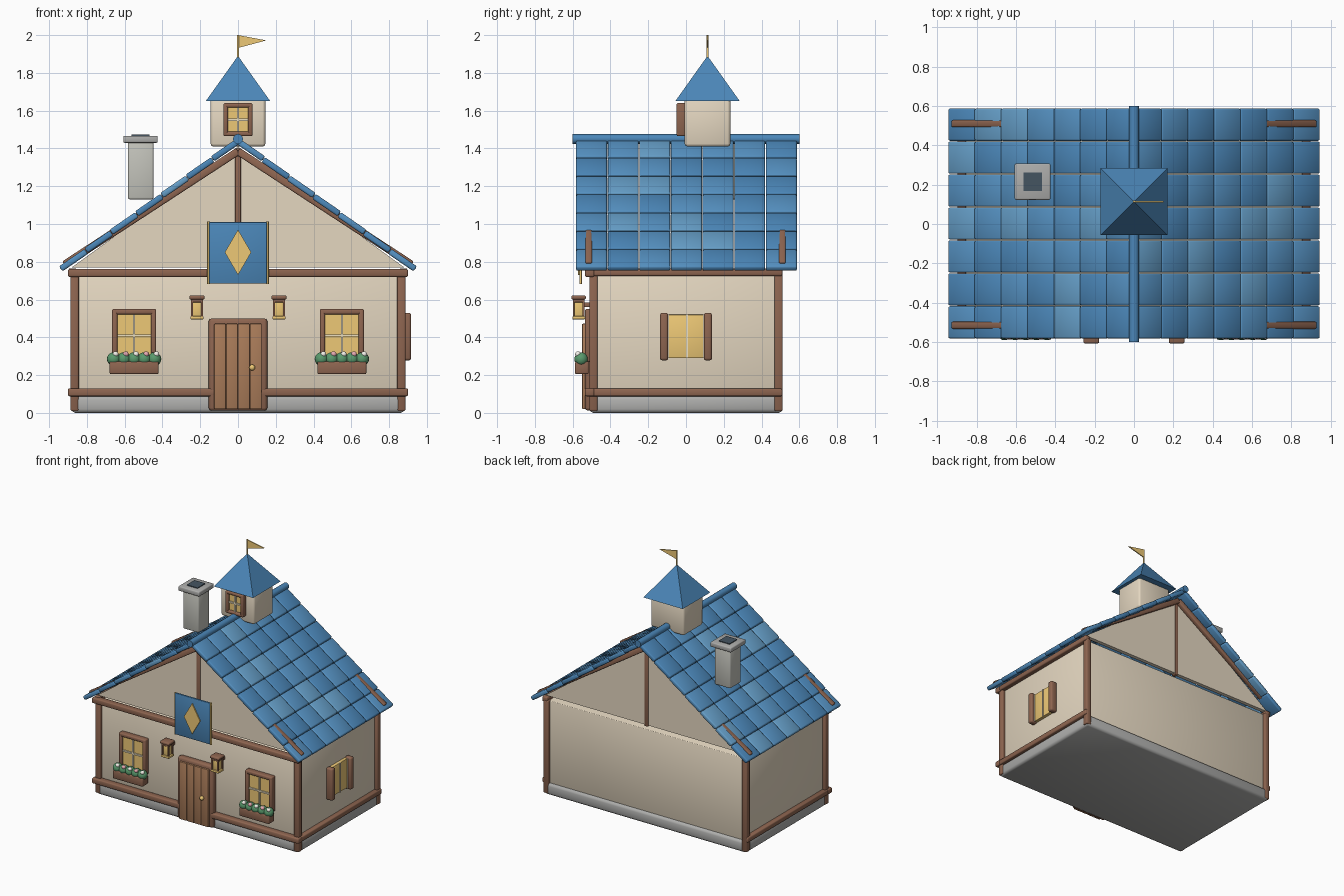
import bpy, bmesh, math, random
from mathutils import Matrix

if "Cube" in bpy.data.objects:
    bpy.data.objects.remove(bpy.data.objects["Cube"])

random.seed(4)
M = {}
for n, c in dict(plaster=(.78, .68, .53), timber=(.27, .13, .08), door=(.4, .2, .1),
                 blue=(.07, .24, .48), light=(.13, .34, .57), mid=(.09, .28, .53),
                 gold=(.85, .58, .18), cream=(.85, .75, .55), green=(.1, .32, .15),
                 pink=(.8, .4, .45), white=(.9, .88, .82), stone=(.42, .42, .41),
                 chimney=(.55, .55, .5), dark=(.06, .09, .12)).items():
    M[n] = bpy.data.materials.new(n)
    M[n].diffuse_color = (*c, 1)


def finish(name, bm, mat):
    bmesh.ops.recalc_face_normals(bm, faces=bm.faces)
    me = bpy.data.meshes.new(name)
    bm.to_mesh(me)
    bm.free()
    me.materials.append(M[mat])
    o = bpy.data.objects.new(name, me)
    bpy.context.collection.objects.link(o)
    return o


def box(name, x0, x1, y0, y1, z0, z1, mat, bev=.008, rot=0):
    bm = bmesh.new()
    bmesh.ops.create_cube(bm, size=1)
    bmesh.ops.scale(bm, vec=(x1 - x0, y1 - y0, z1 - z0), verts=bm.verts)
    if bev:
        bmesh.ops.bevel(bm, geom=bm.edges[:], offset=bev, segments=2, profile=.5, affect='EDGES')
    o = finish(name, bm, mat)
    o.location = ((x0 + x1) / 2, (y0 + y1) / 2, (z0 + z1) / 2)
    o.rotation_euler.y = rot
    return o


def plate(name, pts, y0, y1, mat):
    """Outline in x/z extruded along y."""
    bm = bmesh.new()
    f = bm.faces.new([bm.verts.new((x, y0, z)) for x, z in pts])
    r = bmesh.ops.extrude_face_region(bm, geom=[f])
    bmesh.ops.translate(bm, vec=(0, y1 - y0, 0),
                        verts=[v for v in r['geom'] if isinstance(v, bmesh.types.BMVert)])
    return finish(name, bm, mat)


def cone(name, loc, r1, r2, h, mat, n=16, axis=None, turn=0):
    bm = bmesh.new()
    m = Matrix.Rotation(math.pi / 2, 4, axis) if axis else Matrix.Rotation(turn, 4, 'Z')
    bmesh.ops.create_cone(bm, cap_ends=True, segments=n, radius1=r1, radius2=r2, depth=h, matrix=m)
    bmesh.ops.remove_doubles(bm, verts=bm.verts, dist=1e-5)
    o = finish(name, bm, mat)
    o.location = loc
    return o


def ball(name, loc, r, mat):
    bm = bmesh.new()
    bmesh.ops.create_uvsphere(bm, u_segments=16, v_segments=10, radius=r)
    o = finish(name, bm, mat)
    o.location = loc
    return o


def window(name, cx, y, z0, z1, w, t, d):
    """Frame, pane and glazing bars facing -y; y is the wall plane, d the depth."""
    box(name + '_jamb_left', cx - w, cx - w + t, y - d, y, z0, z1, 'timber')
    box(name + '_jamb_right', cx + w - t, cx + w, y - d, y, z0, z1, 'timber')
    box(name + '_head', cx - w, cx + w, y - d, y, z1 - t, z1, 'timber')
    box(name + '_sill', cx - w, cx + w, y - d, y, z0, z0 + t, 'timber')
    box(name + '_pane', cx - w + t / 2, cx + w - t / 2, y - d * .6, y, z0 + t / 2, z1 - t / 2, 'gold', 0)
    zc = (z0 + z1) / 2
    box(name + '_bar_v', cx - .006, cx + .006, y - d * .8, y, z0 + t, z1 - t, 'cream', 0)
    box(name + '_bar_h', cx - w + t, cx + w - t, y - d * .8, y, zc - .006, zc + .006, 'cream', 0)


# walls and plinth
box('plinth', -.88, .88, -.51, .51, 0, .09, 'stone', .02)
box('walls', -.86, .86, -.49, .49, .08, .735, 'plaster', .005)
for y in (-.49, .46):
    plate('gable_wall', [(-.88, .77), (.88, .77), (0, 1.41)], y, y + .03, 'plaster')
    yc = y + .015
    box('gable_post', -.015, .015, yc - .022, yc + .022, .76, 1.4, 'timber', .005)

# timber frame
for s in (-1, 1):
    for y in (-.49, .49):
        box('corner_post', s * .865 - .022, s * .865 + .022, y - .022, y + .022, .01, .74, 'timber')
    for z in (.088, .725):
        box('side_rail', s * .875 - .022, s * .875 + .022, -.51, .51, z, z + .04, 'timber')
for z in (.088, .72):
    box('front_rail', -.9, .9, -.535, -.485, z, z + .042, 'timber')

# roof: two slopes of tiles, rake boards, ridge
ang = math.atan2(.685, .945)
for s in (-1, 1):
    for i in range(7):
        t = (i + .5) / 7
        x, z = s * .938 * t, 1.44 - .68 * t
        for j in range(7):
            y = -.5 + j * .1675
            mat = random.choice(['blue', 'blue', 'mid', 'mid', 'light'])
            box('roof_tile', x - .082, x + .082, y - .082, y + .082, z - .016, z + .016, mat, .009,
                s * (ang - .025))
    ra = math.atan2(.6, .92)
    L = math.hypot(.6, .92) / 2
    for y in (-.515, .51):
        box('rake_board', s * .46 - L, s * .46 + L, y - .018, y + .018, 1.065, 1.105, 'timber', .008, s * ra)
cone('ridge_cap', (0, 0, 1.45), .026, .026, 1.2, 'blue', 16, 'X')

# turret
box('turret', -.145, .145, -.007, .235, 1.41, 1.665, 'plaster', .015)
cone('turret_roof', (0, .114, 1.77), .171 * math.sqrt(2), 0, .24, 'blue', 4, None, math.pi / 4)
window('turret_window', 0, 0, 1.465, 1.64, .077, .024, .05)
cone('flag_pole', (0, .114, 1.935), .006, .006, .13, 'gold', 8)
plate('flag', [(0, 2), (.15, 1.972), (0, 1.932)], .11, .118, 'gold')

# chimney
box('chimney_shaft', -.583, -.447, .147, .283, 1.13, 1.445, 'chimney', .01)
box('chimney_cap', -.607, -.425, .123, .307, 1.43, 1.467, 'stone', .007)
box('chimney_flue', -.563, -.469, .167, .262, 1.45, 1.473, 'dark', 0)

# front windows with flower boxes
for s in (-1, 1):
    cx = s * .55
    window('front_window', cx, -.485, .27, .55, .117, .028, .05)
    box('flower_box', cx - .13, cx + .13, -.588, -.515, .205, .272, 'timber')
    for k in range(5):
        x = cx + (k - 2) * .054
        ball('leaves', (x, -.555, .285), .036, 'green')
        ball('flower', (x + .01, -.572, .311), .015, ('white', 'pink')[k % 2])

# door
box('door_frame', -.155, .155, -.535, -.48, .012, .5, 'timber', .015)
for k in range(4):
    x = -.126 + k * .063
    box('door_plank', x, x + .062, -.55, -.5, .02, .472, 'door', .004)
ball('door_knob', (.075, -.558, .24), .016, 'gold')

# lanterns
for s in (-1, 1):
    cx = s * .217
    box('lantern_cap', cx - .04, cx + .04, -.607, -.53, .6, .622, 'timber')
    box('lantern_neck', cx - .03, cx + .03, -.597, -.54, .585, .603, 'timber', .004)
    box('lantern_glass', cx - .022, cx + .022, -.59, -.546, .505, .595, 'gold', .003)
    box('lantern_base', cx - .035, cx + .035, -.602, -.535, .495, .512, 'gold', .004)
    box('lantern_bracket', cx - .012, cx + .012, -.545, -.48, .56, .585, 'timber', .003)
    for a in (-1, 1):
        for b in (-1, 1):
            x, y = cx + a * .026, -.568 + b * .026
            box('lantern_post', x - .005, x + .005, y - .005, y + .005, .505, .6, 'timber', 0)

# banner
box('banner', -.153, .153, -.565, -.55, .685, 1.01, 'blue', .003)
plate('banner_diamond', [(0, .73), (.07, .85), (0, .97), (-.07, .85)], -.573, -.56, 'gold')
for s in (-1, 1):
    cone('banner_rod', (s * .156, -.558, .847), .007, .007, .33, 'gold', 8)

# right side window with shutters
box('side_pane', .85, .885, -.1, .1, .29, .52, 'gold', .003)
for y in (-.095, .005, .095):
    box('side_bar', .85, .892, y - .005, y + .005, .29, .52, 'cream', 0)
for s in (-1, 1):
    box('shutter', .86, .917, s * .116 - .022, s * .116 + .022, .278, .53, 'timber', .012)

# smooth shading with sharp corners kept
for o in bpy.context.collection.objects:
    o.select_set(True)
    bpy.context.view_layer.objects.active = o
bpy.ops.object.shade_smooth_by_angle(angle=math.radians(50))

for m in bpy.data.materials:
    if m.users and not m.is_grease_pencil:
        m.use_nodes = True
        m.node_tree.nodes["Principled BSDF"].inputs["Base Color"].default_value = m.diffuse_color
